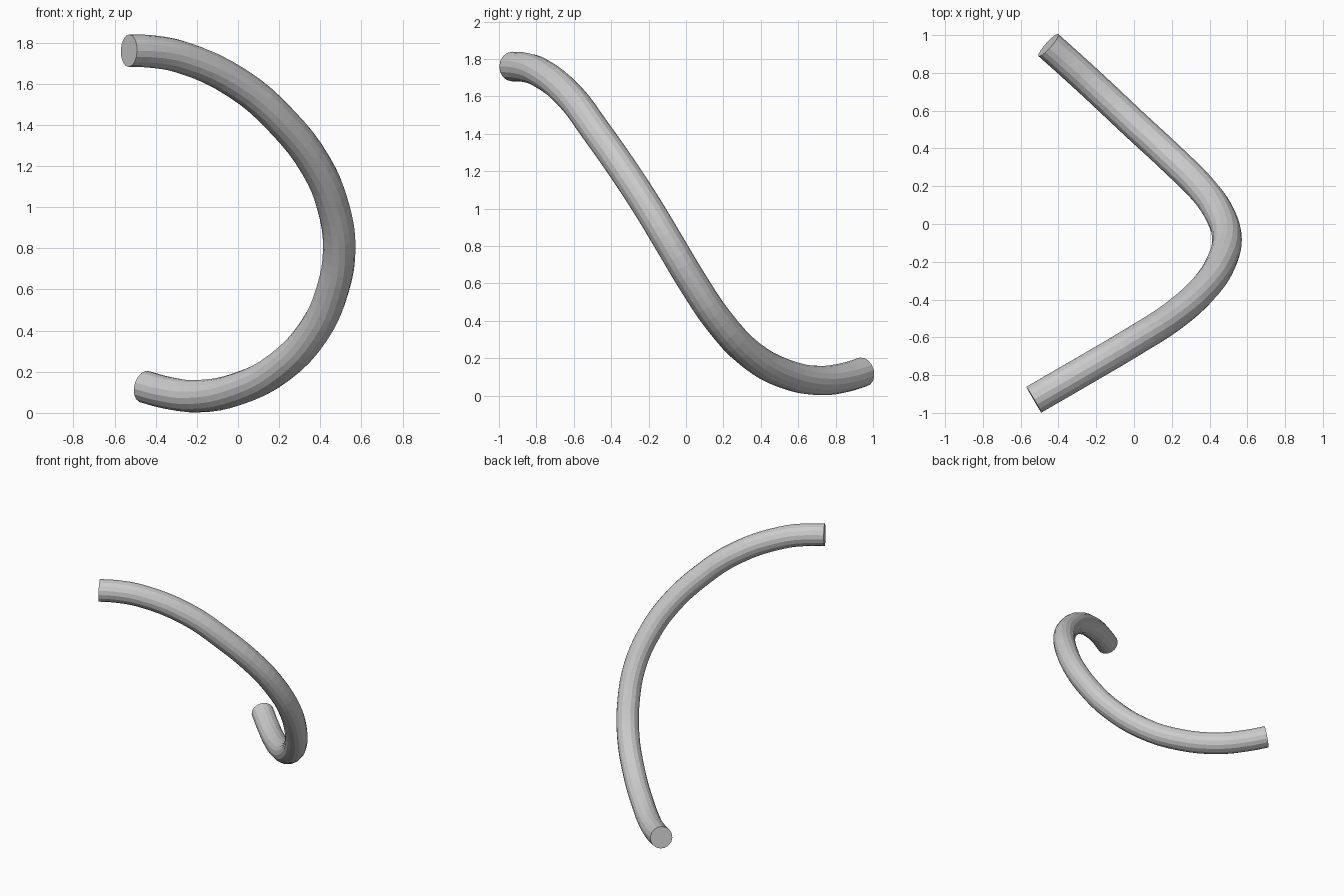
import bpy

if "Cube" in bpy.data.objects:
    bpy.data.objects.remove(bpy.data.objects["Cube"])

# Centre line of the bent tube, from the upper front end to the lower back end
PATH = [
    (-0.53, -0.93, 1.76), (-0.43, -0.872, 1.757), (-0.28, -0.785, 1.73),
    (0.0, -0.62, 1.60), (0.21, -0.485, 1.42), (0.38, -0.33, 1.20),
    (0.463, -0.20, 1.0), (0.492, -0.08, 0.80), (0.46, 0.04, 0.60),
    (0.37, 0.175, 0.40), (0.20, 0.345, 0.22), (0.0, 0.53, 0.117),
    (-0.2, 0.718, 0.081), (-0.35, 0.855, 0.099), (-0.453, 0.947, 0.127),
]
RADIUS = 0.079

# Round, capped tube swept along the path
curve = bpy.data.curves.new("bent_tube", 'CURVE')
curve.dimensions = '3D'
curve.bevel_depth = RADIUS
curve.bevel_resolution = 6
curve.use_fill_caps = True
curve.resolution_u = 4
spline = curve.splines.new('BEZIER')
spline.bezier_points.add(len(PATH) - 1)
spline.use_smooth = False
for point, co in zip(spline.bezier_points, PATH):
    point.co = co
    point.handle_left_type = point.handle_right_type = 'AUTO'

tube = bpy.data.objects.new("bent_tube", curve)
bpy.context.collection.objects.link(tube)

# Turn into a mesh with flat facets
bpy.context.view_layer.objects.active = tube
tube.select_set(True)
bpy.ops.object.convert(target='MESH')
